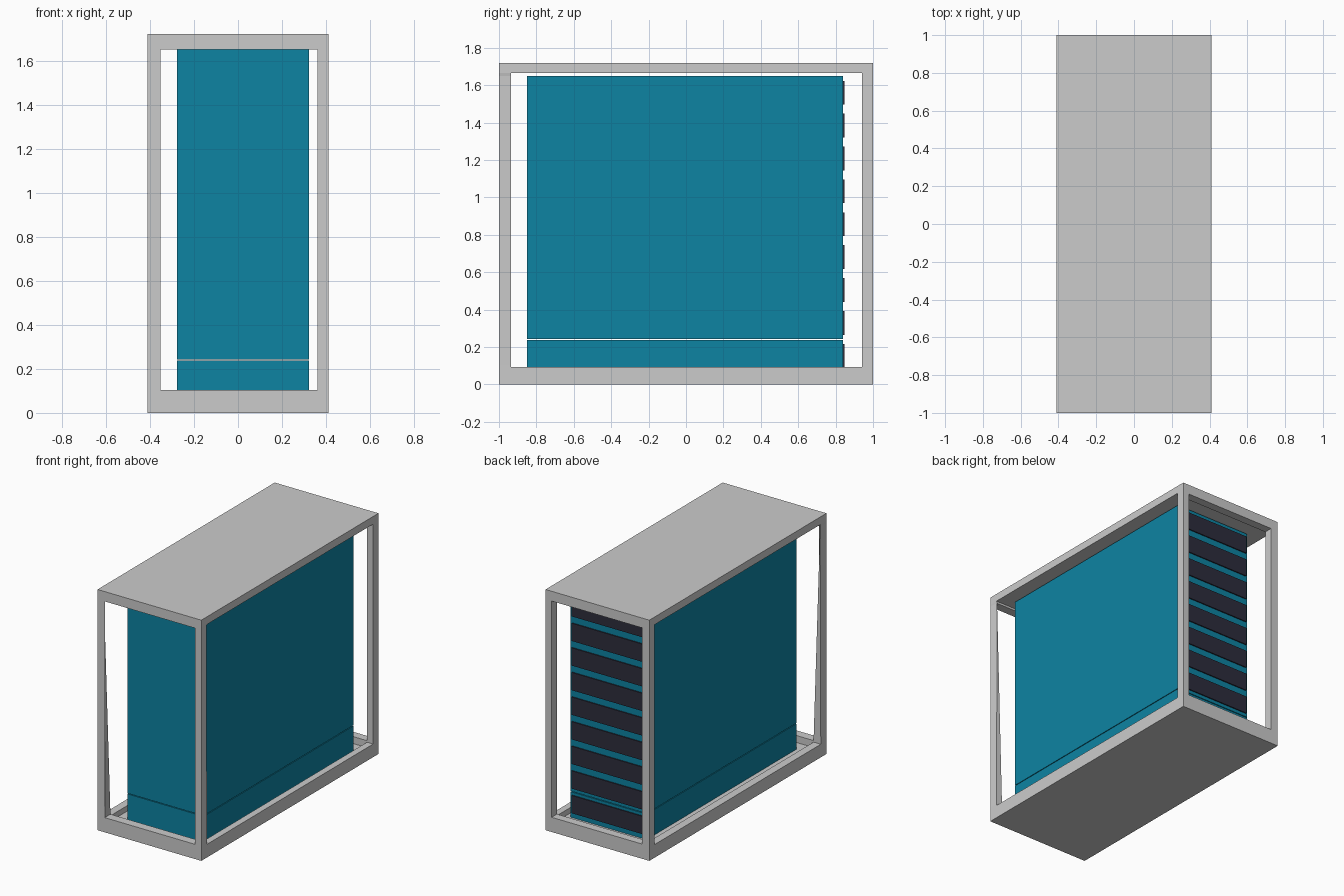
import bpy, bmesh
from itertools import product

if "Cube" in bpy.data.objects:
    bpy.data.objects.remove(bpy.data.objects["Cube"])


def material(name, rgb):
    m = bpy.data.materials.new(name)
    m.diffuse_color = (*rgb, 1)
    m.use_nodes = True
    m.node_tree.nodes["Principled BSDF"].inputs["Base Color"].default_value = m.diffuse_color
    return m


def finish(name, bm, mat=None):
    bmesh.ops.recalc_face_normals(bm, faces=bm.faces)
    me = bpy.data.meshes.new(name)
    bm.to_mesh(me)
    bm.free()
    ob = bpy.data.objects.new(name, me)
    bpy.context.collection.objects.link(ob)
    if mat:
        me.materials.append(mat)
    return ob


def box(name, lo, hi, mat):
    bm = bmesh.new()
    bmesh.ops.create_cube(bm, size=1)
    for v in bm.verts:
        for i in range(3):
            v.co[i] = lo[i] + (v.co[i] + 0.5) * (hi[i] - lo[i])
    return finish(name, bm, mat)


teal = material("teal_panel", (0.004, 0.227, 0.362))
dark = material("dark_slat", (0.026, 0.026, 0.045))

# Outer frame: the solid cells of a coarse grid, skinned as one clean shell
X = [-0.41, -0.353, 0.362, 0.41]
Y = [-1.0, -0.936, 0.94, 1.0]
Z = [0.0, 0.055, 0.094, 0.105, 1.65, 1.665, 1.72]


def solid(i, j, k):
    if not (0 <= i < 3 and 0 <= j < 3 and 0 <= k < 6):
        return False
    if i == 1 and j == 1:          # cavity between floor and ceiling
        return k in (0, 5)
    if i == 1:                     # front and back rails
        return k != 3
    if j == 1:                     # side rails
        return k in (0, 1, 5)
    return True                    # corner posts


bm = bmesh.new()
grid = {}


def vert(c):
    if c not in grid:
        grid[c] = bm.verts.new((X[c[0]], Y[c[1]], Z[c[2]]))
    return grid[c]


for cell in product(range(3), range(3), range(6)):
    if not solid(*cell):
        continue
    for axis, side in product(range(3), (0, 1)):
        near = list(cell)
        near[axis] += 2 * side - 1
        if solid(*near):
            continue
        ring = []
        for a, b in ((0, 0), (1, 0), (1, 1), (0, 1)):
            c = list(cell)
            c[axis] += side
            c[(axis + 1) % 3] += a
            c[(axis + 2) % 3] += b
            ring.append(vert(tuple(c)))
        bm.faces.new(ring if side else ring[::-1])
bmesh.ops.dissolve_limit(bm, angle_limit=0.01, verts=bm.verts, edges=bm.edges)

# Front posts taper towards the top on their inner corner
for v in bm.verts:
    if abs(v.co.y + 0.936) < 0.001 and abs(v.co.z - 1.65) < 0.001:
        v.co.x = 0.405 if v.co.x > 0 else -0.405
finish("outer_frame", bm)

# Cabinet on its plinth, with a thin seam between them
box("plinth", (-0.277, -0.85, 0.055), (0.323, 0.84, 0.237), teal)
box("cabinet", (-0.277, -0.85, 0.242), (0.323, 0.84, 1.65), teal)

# Nine dark slats on the back
for n in range(9):
    z = 0.09 + n * 0.1758
    box(f"back_slat_{n + 1}", (-0.265, 0.835, z), (0.311, 0.848, z + 0.127), dark)
